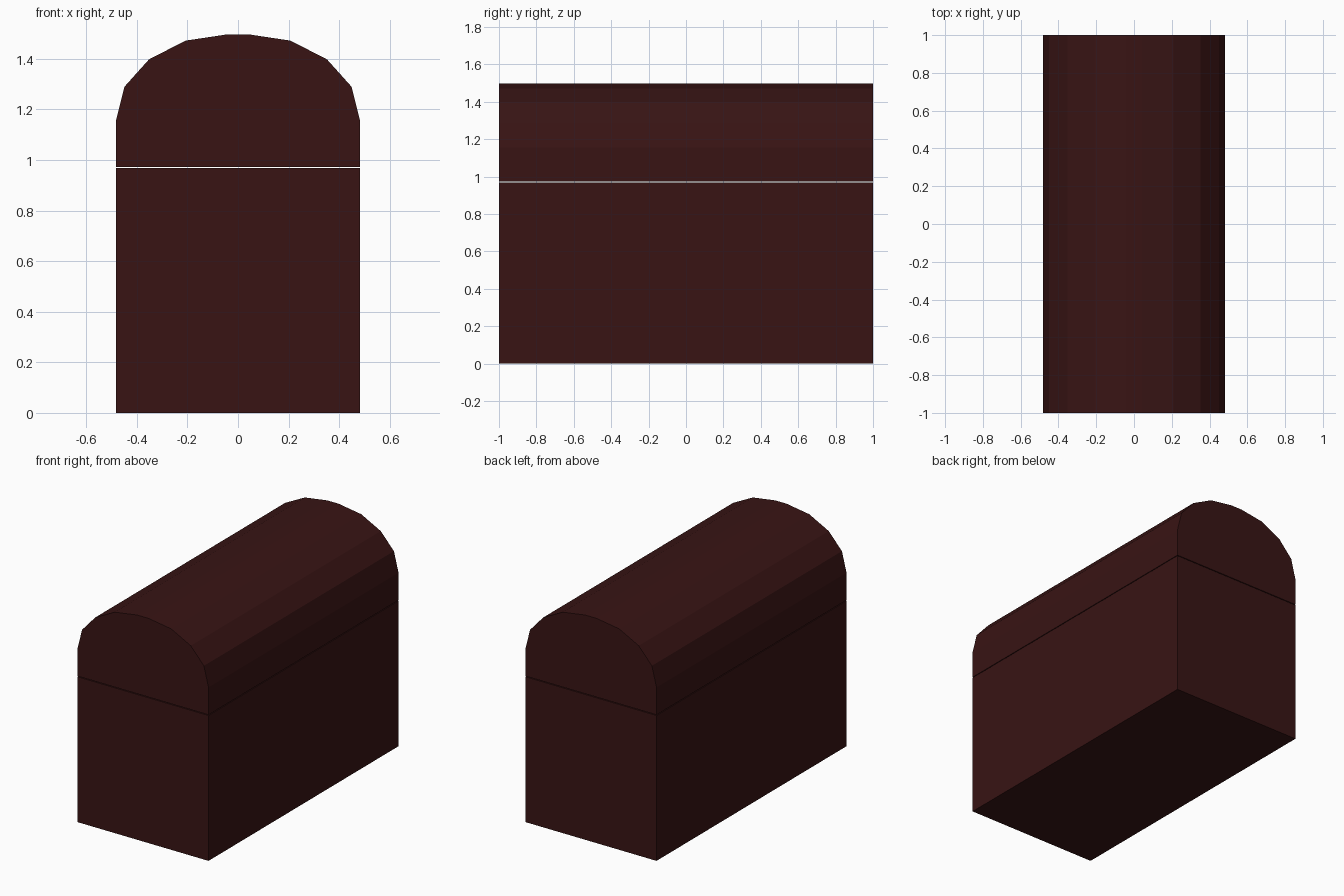
import bpy, bmesh

if "Cube" in bpy.data.objects:
    bpy.data.objects.remove(bpy.data.objects["Cube"])

HALF_W = 0.483

wood = bpy.data.materials.new("dark_red_wood")
wood.diffuse_color = (0.04, 0.007, 0.007, 1)
wood.use_nodes = True
wood.node_tree.nodes["Principled BSDF"].inputs["Base Color"].default_value = wood.diffuse_color


def extrude_profile(name, profile, half_len=1.0):
    """Extrude an x/z outline along y into a closed, flat-shaded solid."""
    bm = bmesh.new()
    face = bm.faces.new([bm.verts.new((x, -half_len, z)) for x, z in profile])
    ext = bmesh.ops.extrude_face_region(bm, geom=[face], use_keep_orig=True)
    moved = [v for v in ext["geom"] if isinstance(v, bmesh.types.BMVert)]
    bmesh.ops.translate(bm, verts=moved, vec=(0, 2 * half_len, 0))
    bmesh.ops.recalc_face_normals(bm, faces=bm.faces)
    mesh = bpy.data.meshes.new(name)
    bm.to_mesh(mesh)
    bm.free()
    mesh.materials.append(wood)
    obj = bpy.data.objects.new(name, mesh)
    bpy.context.collection.objects.link(obj)
    return obj


def mirrored(half):
    """Complete a right-hand half outline with its left-hand mirror."""
    return half + [(-x, z) for x, z in reversed(half)]


# Chest body
extrude_profile("chest_base", mirrored([(HALF_W, 0), (HALF_W, 0.968)]))

# Barrel lid, separated from the body by a thin open seam
extrude_profile("chest_lid", mirrored([
    (HALF_W, 0.973), (HALF_W, 1.155), (0.449, 1.29),
    (0.352, 1.398), (0.208, 1.472), (0.042, 1.497)]))
